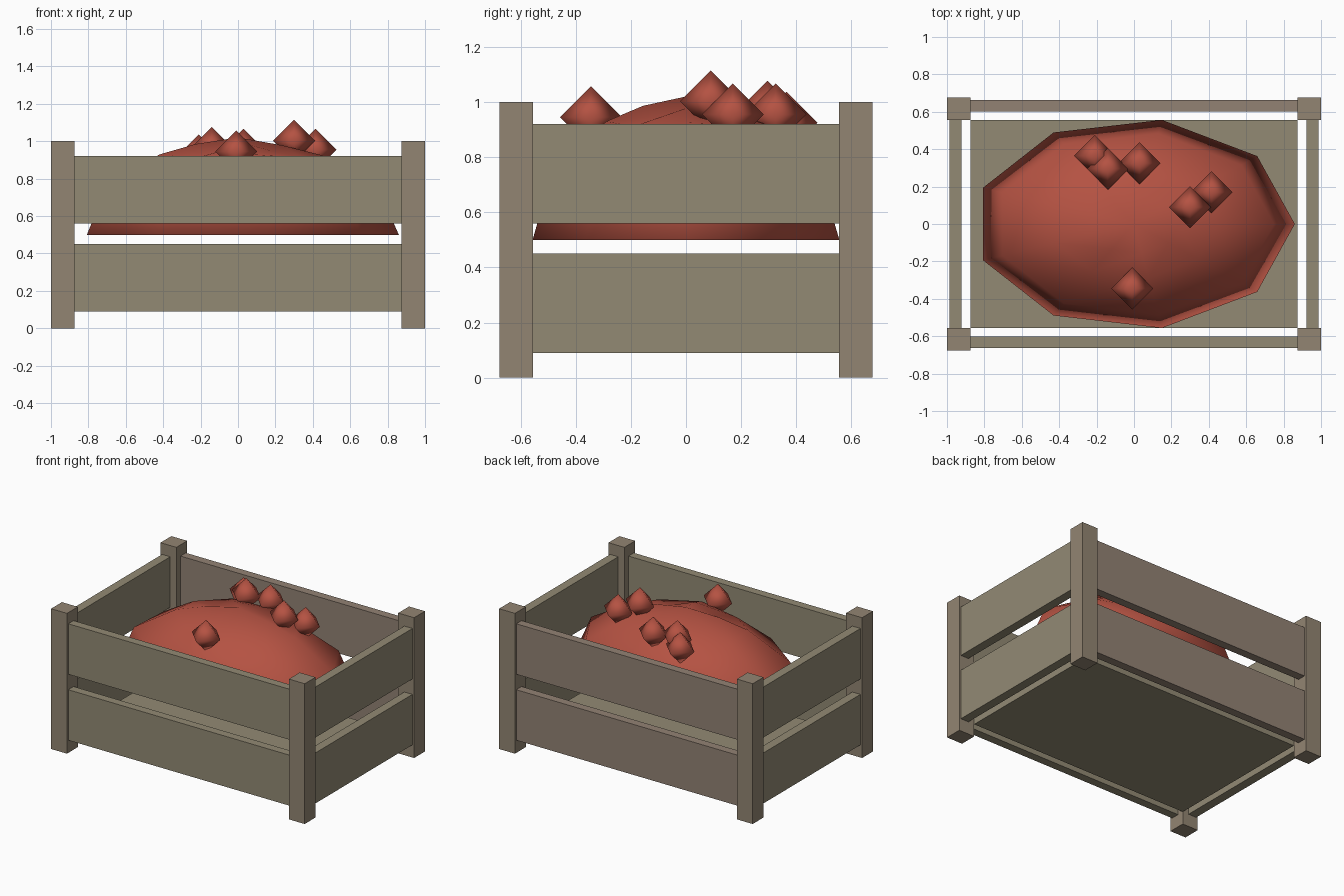
import bpy, bmesh, math

if "Cube" in bpy.data.objects:
    bpy.data.objects.remove(bpy.data.objects["Cube"])


def material(name, rgb):
    m = bpy.data.materials.new(name)
    m.diffuse_color = (*rgb, 1)
    m.use_nodes = True
    m.node_tree.nodes["Principled BSDF"].inputs["Base Color"].default_value = m.diffuse_color
    return m


POST = material("post_wood", (0.29, 0.235, 0.17))
SLAT = material("slat_wood", (0.29, 0.255, 0.175))
BACK = material("back_wood", (0.29, 0.225, 0.175))
RED = material("red_produce", (0.46, 0.085, 0.055))


def finish(name, bm, mat, smooth=False):
    bmesh.ops.recalc_face_normals(bm, faces=bm.faces)
    mesh = bpy.data.meshes.new(name)
    bm.to_mesh(mesh)
    bm.free()
    mesh.materials.append(mat)
    for p in mesh.polygons:
        p.use_smooth = smooth
    obj = bpy.data.objects.new(name, mesh)
    bpy.context.collection.objects.link(obj)
    return obj


def box(name, x, y, z, mat):
    bm = bmesh.new()
    bmesh.ops.create_cube(bm, size=1)
    for v in bm.verts:
        for i, (lo, hi) in enumerate((x, y, z)):
            v.co[i] = lo if v.co[i] < 0 else hi
    return finish(name, bm, mat)


# Corner posts
for sx, side in ((-1, "left"), (1, "right")):
    for sy, end in ((-1, "front"), (1, "back")):
        box(f"{end}_{side}_post", sorted((sx * 0.875, sx)),
            sorted((sy * 0.555, sy * 0.677)), (0, 1), POST)

# Two slats on every side
for level, z in (("lower", (0.09, 0.45)), ("upper", (0.56, 0.92))):
    for s, end, side in ((-1, "front", "left"), (1, "back", "right")):
        box(f"{end}_{level}_slat", (-0.875, 0.875),
            sorted((s * 0.602, s * 0.662)), z, BACK if s > 0 else SLAT)
        box(f"{side}_{level}_slat", sorted((s * 0.923, s * 0.987)),
            (-0.555, 0.555), z, SLAT)

# Floor panel
box("floor_panel", (-0.875, 0.875), (-0.555, 0.555), (0.09, 0.15), SLAT)

# Nine-sided mound of produce, slightly uneven around the apex
bm = bmesh.new()
N = 9
rings = []
for r, z, lump in ((1, 0.5, 0), (0.87, 0.745, 0.01), (0.52, 0.92, 0.01), (0.28, 0.965, 0.022)):
    rings.append([bm.verts.new((0.86 * r * math.cos(a), 0.565 * r * math.sin(a),
                                z + lump * math.sin(a * 4 + 0.6)))
                  for a in (math.tau * i / N for i in range(N))])
for lower, upper in zip(rings, rings[1:]):
    for i in range(N):
        j = (i + 1) % N
        bm.faces.new((lower[i], lower[j], upper[j], upper[i]))
apex = bm.verts.new((0, 0, 1.02))
for i in range(N):
    bm.faces.new((rings[-1][i], rings[-1][(i + 1) % N], apex))
bm.faces.new(rings[0][::-1])
finish("produce_mound", bm, RED, True)

# Loose octahedral pieces on top
pieces = [(-0.21, 0.365, 0.925), (-0.14, 0.295, 0.965), (0.03, 0.325, 0.955),
          (0.415, 0.17, 0.955), (0.30, 0.09, 1.003), (-0.01, -0.345, 0.945)]
for n, pos in enumerate(pieces, 1):
    bm = bmesh.new()
    bmesh.ops.create_uvsphere(bm, u_segments=4, v_segments=2, radius=0.112)
    finish(f"produce_piece_{n}", bm, RED, True).location = pos
